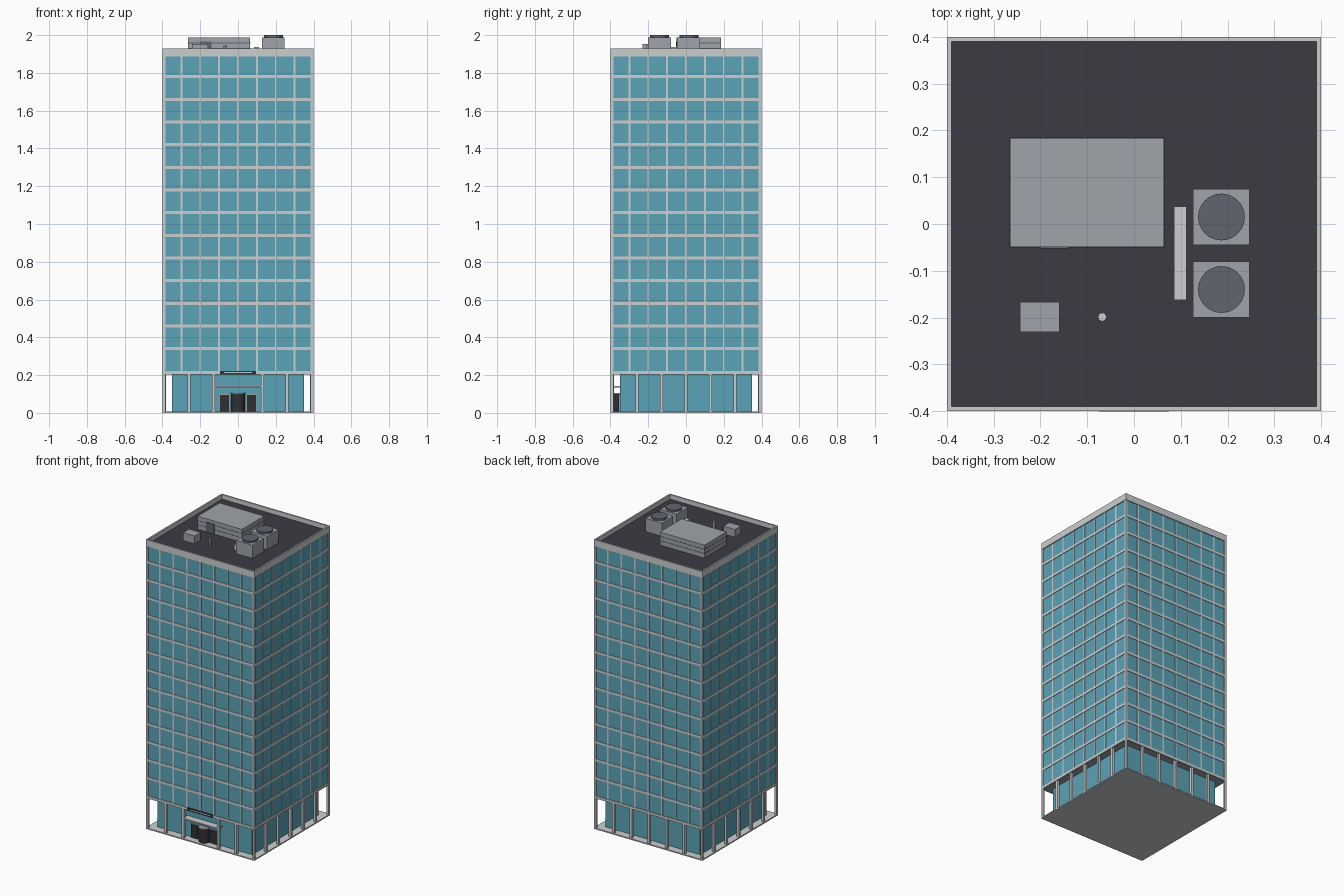
import bpy
import bmesh
from mathutils import Matrix, Vector

cube = bpy.data.objects.get("Cube")
if cube:
    bpy.data.objects.remove(cube, do_unlink=True)


def material(name, r, g, b):
    m = bpy.data.materials.new(name)
    m.use_nodes = True
    m.diffuse_color = (r, g, b, 1)
    m.node_tree.nodes["Principled BSDF"].inputs["Base Color"].default_value = (r, g, b, 1)
    return m


GLASS = material("blue glass", 0.105, 0.37, 0.48)
FRAME = material("light grey frame", 0.60, 0.62, 0.63)
UNIT = material("unit grey", 0.35, 0.37, 0.40)
ROOF = material("dark roof", 0.045, 0.044, 0.055)
FAN = material("fan slate", 0.12, 0.128, 0.16)
DARK = material("dark metal", 0.03, 0.03, 0.035)


def add_box(bm, x, y, z):
    """Add a box given (min, max) ranges."""
    size = Vector((x[1] - x[0], y[1] - y[0], z[1] - z[0]))
    mid = Vector((sum(x), sum(y), sum(z))) / 2
    bmesh.ops.create_cube(bm, size=1, matrix=Matrix.LocRotScale(mid, None, size))


def finish(bm, name, mat):
    me = bpy.data.meshes.new(name)
    bm.to_mesh(me)
    bm.free()
    me.materials.append(mat)
    ob = bpy.data.objects.new(name, me)
    bpy.context.collection.objects.link(ob)


def box(name, mat, x, y, z):
    bm = bmesh.new()
    add_box(bm, x, y, z)
    finish(bm, name, mat)


def cylinder(name, mat, x, y, z, r, sides=32):
    bm = bmesh.new()
    bmesh.ops.create_cone(bm, cap_ends=True, segments=sides, radius1=r, radius2=r,
                          depth=z[1] - z[0],
                          matrix=Matrix.Translation((x, y, sum(z) / 2)))
    bm.normal_update()
    for f in bm.faces:
        f.smooth = abs(f.normal.z) < 0.5 and sides > 12
    for e in bm.edges:
        e.smooth = all(abs(f.normal.z) < 0.5 for f in e.link_faces)
    finish(bm, name, mat)


def span(r):
    return (-r, r)


def add_ring(bm, outer, inner, z):
    """Four bars forming a square ring."""
    for s in (-1, 1):
        side = sorted((s * inner, s * outer))
        add_box(bm, span(outer), side, z)
        add_box(bm, side, span(inner), z)


HALF = 0.4
TOWER_Z = 0.205
ROOF_Z = 1.9
SKIN = 0.394

# Base and recessed lobby
box("base_slab", FRAME, span(HALF), span(HALF), (0, 0.008))
box("lobby_glass", GLASS, span(0.35), span(0.35), (0.008, TOWER_Z))

# Tower glass with its underside and roof deck
box("tower_glass", GLASS, span(SKIN), span(SKIN), (TOWER_Z + 0.004, ROOF_Z - 0.004))
box("tower_underside", UNIT, span(SKIN), span(SKIN), (TOWER_Z - 0.002, TOWER_Z + 0.004))
box("roof_deck", ROOF, span(0.39), span(0.39), (ROOF_Z - 0.004, ROOF_Z))

# Floor bands and parapet
bm = bmesh.new()
add_ring(bm, 0.399, 0.392, (TOWER_Z, 0.222))
for i in range(1, 14):
    z = 0.22 + 0.12 * i
    add_ring(bm, 0.3975, 0.392, (z - 0.008, z + 0.008))
finish(bm, "floor_bands", FRAME)

bm = bmesh.new()
add_ring(bm, HALF, 0.39, (1.886, 1.93))
finish(bm, "parapet", FRAME)

# Vertical mullions and corner posts
bm = bmesh.new()
for i in range(-3, 4):
    u = (i * 0.1 - 0.005, i * 0.1 + 0.005)
    for side in ((-0.3965, -0.392), (0.392, 0.3965)):
        add_box(bm, u, side, (TOWER_Z, 1.89))
        add_box(bm, side, u, (TOWER_Z, 1.89))
finish(bm, "mullions", FRAME)

bm = bmesh.new()
for x in ((-0.399, -0.385), (0.385, 0.399)):
    for y in ((-0.399, -0.385), (0.385, 0.399)):
        add_box(bm, x, y, (0.008, 1.89))
finish(bm, "corner_posts", FRAME)

# Ground floor columns, left open at the entrance
bm = bmesh.new()
for i in range(-2, 3):
    u = (i * 0.13 - 0.008, i * 0.13 + 0.008)
    for s in (-1, 1):
        side = sorted((s * 0.38, s * 0.396))
        add_box(bm, side, u, (0.008, TOWER_Z))
        if i != 0 or s > 0:
            add_box(bm, u, side, (0.008, TOWER_Z))
finish(bm, "ground_columns", FRAME)

# Entrance with framed side doors
box("entrance_canopy", FRAME, span(0.13), (-0.396, -0.35), (0.135, 0.143))
cylinder("revolving_door", DARK, 0, -0.35, (0.008, 0.1), 0.037)
cylinder("revolving_door_cap", UNIT, 0, -0.35, (0.1, 0.104), 0.039)
for s, side in ((-1, "right"), (1, "left")):
    box(side + "_door_frame", UNIT, sorted((s * 0.044, s * 0.099)), (-0.354, -0.349), (0.008, 0.099))
    box(side + "_door", DARK, sorted((s * 0.048, s * 0.095)), (-0.357, -0.349), (0.008, 0.095))

# Blank entrance sign with a pale strip
box("sign_plate", DARK, span(0.095), (-0.4, -0.394), (0.203, 0.223))
box("sign_strip", FRAME, span(0.075), (-0.4005, -0.399), (0.211, 0.216))

# Rooftop plant room with dark seams and a door
box("plant_room", UNIT, (-0.265, 0.064), (-0.049, 0.184), (ROOF_Z, 1.987))
bm = bmesh.new()
for z in (1.928, 1.956):
    add_box(bm, (-0.266, 0.065), (-0.05, 0.185), (z, z + 0.004))
finish(bm, "plant_room_seams", FAN)
box("plant_room_door", FAN, (-0.2, -0.14), (-0.052, -0.048), (ROOF_Z, 1.967))

# Cooling units with round fans
for name, y in (("rear", 0.015), ("front", -0.14)):
    box(name + "_cooling_unit", UNIT, (0.126, 0.247), (y - 0.06, y + 0.06), (ROOF_Z, 1.988))
    cylinder(name + "_fan", FAN, 0.187, y, (1.985, 2.0), 0.05)

# Duct, small hatch and vent pipe
box("roof_duct", FRAME, (0.086, 0.112), (-0.163, 0.037), (ROOF_Z, 1.936))
box("roof_hatch", UNIT, (-0.244, -0.159), (-0.231, -0.167), (ROOF_Z, 1.952))
cylinder("vent_pipe", FRAME, -0.068, -0.199, (ROOF_Z, 1.945), 0.0095, 8)
